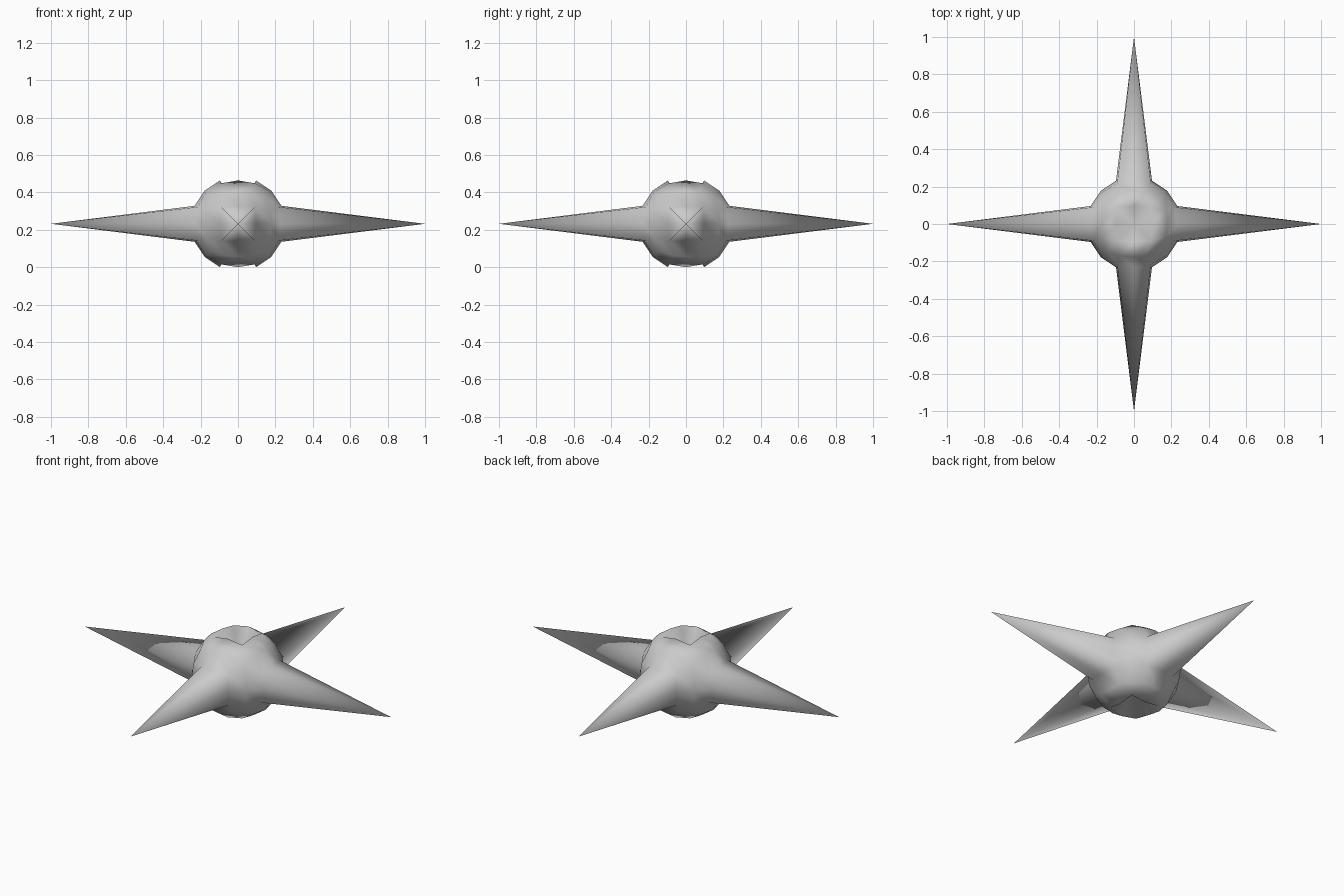
import bpy, bmesh
from math import tan, pi
from mathutils import Vector

if "Cube" in bpy.data.objects:
    bpy.data.objects.remove(bpy.data.objects["Cube"])

R = 0.251       # ball radius
CZ = 0.232      # height of the ball centre
TIP = 1.0       # spike reach
PIT = 0.01      # pit bottoms stop just short of the centre

# Ball: a cube with 4 x 4 faces per side, rounded at equal angles
bm = bmesh.new()
bmesh.ops.create_cube(bm, size=2)
bmesh.ops.subdivide_edges(bm, edges=bm.edges[:], cuts=3, use_grid_fill=True)
centres = []
for v in bm.verts:
    p = Vector([tan(c * pi / 4) for c in v.co])
    if sum(abs(c) < 1e-4 for c in p) == 2:
        centres.append(v)
    v.co = p.normalized() * R

# Side centres pull out into spikes, top and bottom centres sink into pits
for v in centres:
    reach = PIT if abs(v.co.z) > 0.1 else TIP
    v.co = v.co.normalized() * reach

# Crease every spike and pit from its tip to the corners of its base
for v in centres:
    for f in list(v.link_faces):
        loop = next(l for l in f.loops if l.vert == v)
        corner = loop.link_loop_next.link_loop_next.vert
        bmesh.utils.face_split(f, v, corner)

bmesh.ops.translate(bm, verts=bm.verts[:], vec=(0, 0, CZ))
bmesh.ops.recalc_face_normals(bm, faces=bm.faces[:])
for f in bm.faces:
    f.smooth = True

mesh = bpy.data.meshes.new("spiked_ball")
bm.to_mesh(mesh)
bm.free()
obj = bpy.data.objects.new("spiked_ball", mesh)
bpy.context.collection.objects.link(obj)
